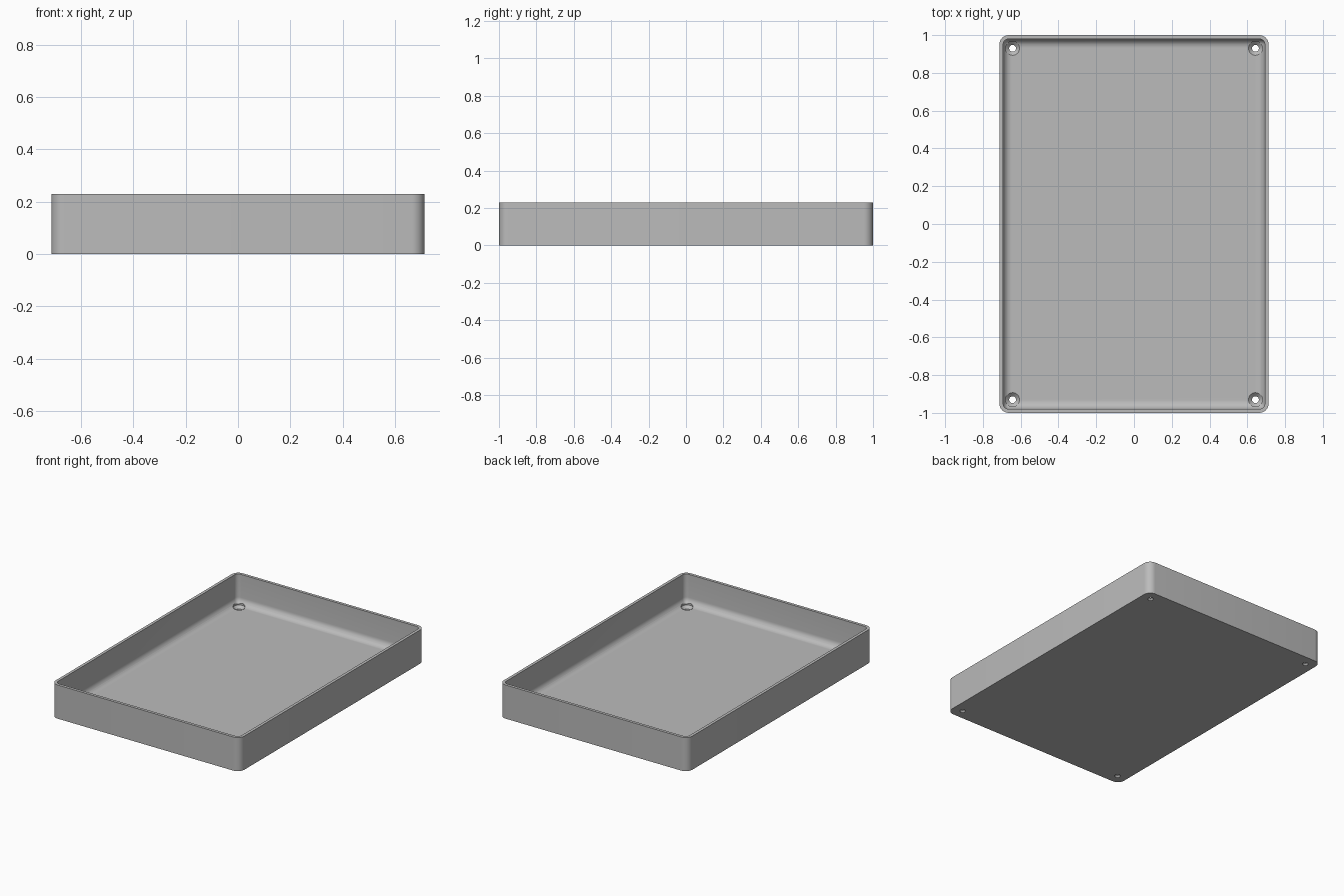
import bpy, bmesh, math

if "Cube" in bpy.data.objects:
    bpy.data.objects.remove(bpy.data.objects["Cube"], do_unlink=True)

HALF_X, HALF_Y, HEIGHT = 0.713, 1.0, 0.23
CORNER, WALL, FLOOR, FILLET = 0.05, 0.02, 0.028, 0.045
HOLE_X, HOLE_Y, HOLE_R, SINK_R = 0.643, 0.93, 0.018, 0.037

grey = bpy.data.materials.new("plain grey")
grey.use_nodes = True
color = (0.5, 0.5, 0.5, 1)
grey.diffuse_color = color
grey.node_tree.nodes["Principled BSDF"].inputs["Base Color"].default_value = color


def rounded_loop(bm, inset, z, steps=8):
    """Rounded rectangle of vertices, drawn in from the outer edge."""
    r = max(CORNER - inset, 0.004)
    cx, cy = HALF_X - inset - r, HALF_Y - inset - r
    verts = []
    for k, (sx, sy) in enumerate([(1, 1), (-1, 1), (-1, -1), (1, -1)]):
        for i in range(steps + 1):
            a = math.pi / 2 * (k + i / steps)
            verts.append(bm.verts.new((sx * cx + r * math.cos(a), sy * cy + r * math.sin(a), z)))
    return verts


def circle_loop(bm, r, z, steps=32):
    turn = 2 * math.pi / steps
    return [bm.verts.new((r * math.cos(i * turn), r * math.sin(i * turn), z)) for i in range(steps)]


def loft(name, loop, profile):
    """Skin a stack of loops and cap both ends."""
    bm = bmesh.new()
    loops = [loop(bm, size, z) for size, z in profile]
    for a, b in zip(loops, loops[1:]):
        for i in range(len(a)):
            j = (i + 1) % len(a)
            bm.faces.new((a[i], a[j], b[j], b[i]))
    bm.faces.new(loops[0])
    bm.faces.new(loops[-1])
    bmesh.ops.recalc_face_normals(bm, faces=bm.faces)
    mesh = bpy.data.meshes.new(name)
    bm.to_mesh(mesh)
    bm.free()
    mesh.materials.append(grey)
    obj = bpy.data.objects.new(name, mesh)
    bpy.context.collection.objects.link(obj)
    return obj


# Tray shell: outer wall, rim, inner wall and filleted floor
profile = [(0, 0), (0, HEIGHT), (WALL, HEIGHT)]
for i in range(9):
    a = math.pi / 2 * i / 8
    profile.append((WALL + FILLET * (1 - math.cos(a)), FLOOR + FILLET * (1 - math.sin(a))))
tray = loft("tray", rounded_loop, profile)

# Countersunk screw holes in the four corners
sink = [(HOLE_R, -0.05), (HOLE_R, 0.01), (SINK_R, FLOOR), (SINK_R, 0.15)]
cutters = []
for sx in (-1, 1):
    for sy in (-1, 1):
        cutter = loft("hole_cutter", circle_loop, sink)
        cutter.location = (sx * HOLE_X, sy * HOLE_Y, 0)
        cutter.hide_render = True
        cutters.append(cutter)
        mod = tray.modifiers.new("screw_hole", "BOOLEAN")
        mod.operation = "DIFFERENCE"
        mod.solver = "EXACT"
        mod.object = cutter

bpy.context.view_layer.objects.active = tray
tray.select_set(True)
for mod in list(tray.modifiers):
    bpy.ops.object.modifier_apply(modifier=mod.name)
for cutter in cutters:
    bpy.data.objects.remove(cutter, do_unlink=True)
bpy.ops.object.shade_smooth_by_angle(angle=math.radians(30))
